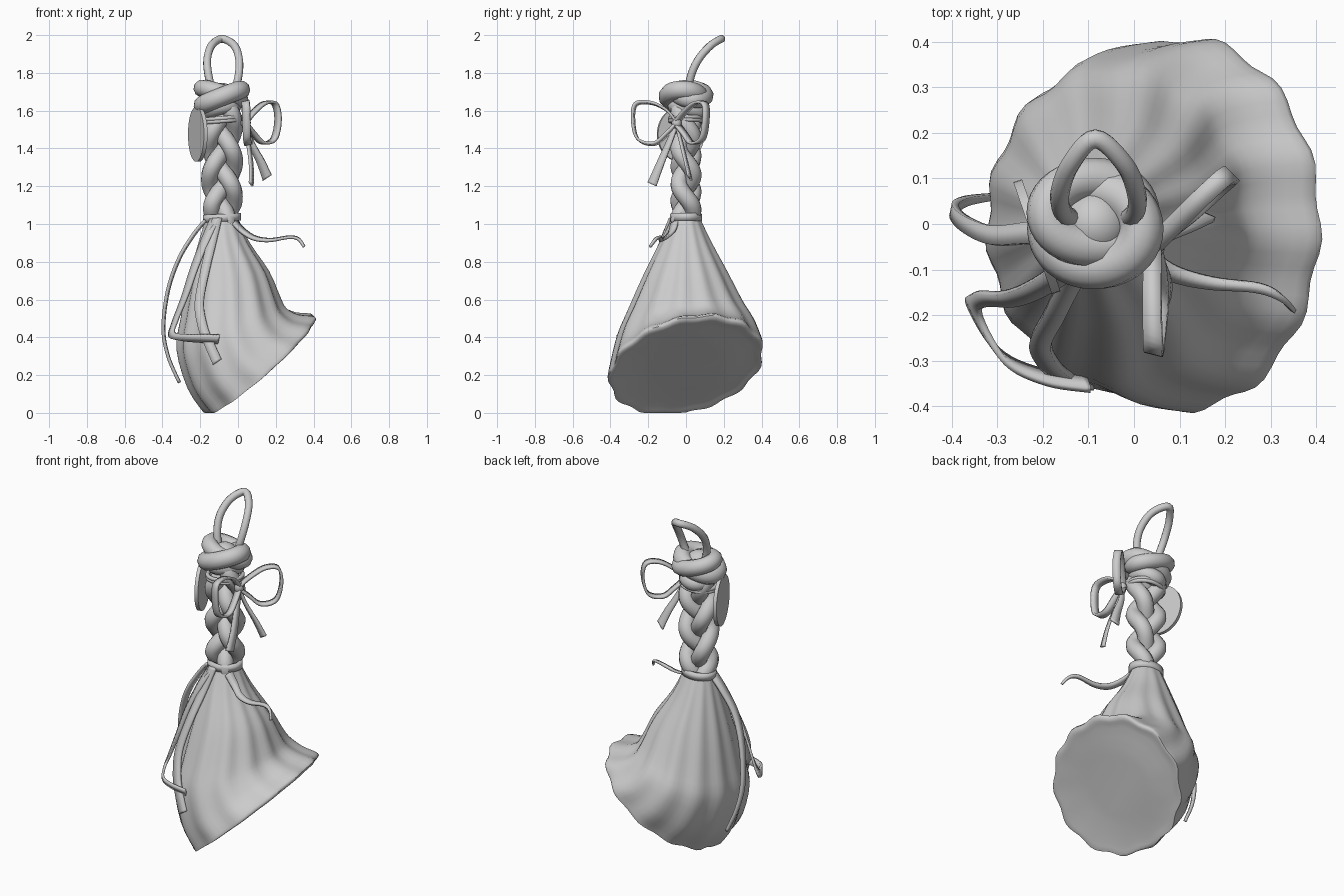
import bpy, bmesh, math
from mathutils import Vector as V
from mathutils.geometry import interpolate_bezier

if "Cube" in bpy.data.objects:
    bpy.data.objects.remove(bpy.data.objects["Cube"])

CX = -0.085  # braid axis


def make(name, verts, faces, angle=50):
    me = bpy.data.meshes.new(name)
    me.from_pydata([tuple(v) for v in verts], [], faces)
    bm = bmesh.new()
    bm.from_mesh(me)
    bmesh.ops.recalc_face_normals(bm, faces=bm.faces)
    bm.to_mesh(me)
    bm.free()
    ob = bpy.data.objects.new(name, me)
    bpy.context.collection.objects.link(ob)
    smooth(ob, angle)
    return ob


def smooth(ob, angle=50):
    bpy.ops.object.select_all(action='DESELECT')
    ob.select_set(True)
    bpy.context.view_layer.objects.active = ob
    bpy.ops.object.shade_smooth_by_angle(angle=math.radians(angle))


def spline(pts, n=6):
    # smooth path through the points
    p = [V(q) for q in pts]
    out = []
    for i in range(len(p) - 1):
        a, b = p[max(i - 1, 0)], p[min(i + 2, len(p) - 1)]
        seg = interpolate_bezier(p[i], p[i] + (p[i + 1] - a) / 6, p[i + 1] - (b - p[i]) / 6, p[i + 1], n + 1)
        out += seg[:-1]
    return out + [p[-1]]


def tube(name, path, r, closed=False):
    cu = bpy.data.curves.new(name, 'CURVE')
    cu.dimensions = '3D'
    cu.bevel_depth, cu.bevel_resolution = r, 3
    cu.use_fill_caps = True
    sp = cu.splines.new('POLY')
    sp.points.add(len(path) - 1)
    for q, c in zip(sp.points, path):
        q.co = (*c, 1)
    sp.use_cyclic_u = closed
    ob = bpy.data.objects.new(name, cu)
    bpy.context.collection.objects.link(ob)
    bpy.ops.object.select_all(action='DESELECT')
    ob.select_set(True)
    bpy.context.view_layer.objects.active = ob
    bpy.ops.object.convert(target='MESH')
    smooth(bpy.context.object)


def ribbon(name, pts, w0, w1, thick=0.012):
    path = spline(pts)
    vs = []
    for i, p in enumerate(path):
        w = V(w0).lerp(V(w1), i / (len(path) - 1)) / 2
        vs += [p - w, p + w]
    fs = [(2 * i, 2 * i + 1, 2 * i + 3, 2 * i + 2) for i in range(len(path) - 1)]
    ob = make(name, vs, fs)
    m = ob.modifiers.new('thick', 'SOLIDIFY')
    m.thickness, m.offset = thick, 0


def ring(cx, cy, z, rx, ry, tx=0, ty=0, n=40):
    # ellipse whose height tilts along x and y
    out = []
    for i in range(n):
        t = 2 * math.pi * i / n
        x, y = rx * math.cos(t), ry * math.sin(t)
        out.append(V((cx + x, cy + y, z + tx * x + ty * y)))
    return out


# pleated skirt: (left x, z, right x, z, half depth, ripple, tilt along y)
rows = [(-.17, 1.03, .0, 1.03, .075, .01, 0), (-.205, .91, .06, .9, .135, .025, 0),
        (-.255, .72, .16, .75, .22, .03, .03), (-.3, .5, .215, .62, .3, .03, .06),
        (-.322, .34, .25, .555, .355, .025, .1), (-.265, .14, .315, .52, .39, .022, .15),
        (-.18, .015, .4, .51, .405, .022, .17), (-.165, .005, .4, .48, .4, .022, .17),
        (-.13, .04, .36, .45, .35, .015, .17), (-.02, .13, .25, .36, .19, 0, .1)]
N, vs, fs = 78, [], []
cols = [spline([(r[0], r[1], r[4]) for r in rows], 3), spline([(r[2], r[3], r[4]) for r in rows], 3),
        spline([(r[5], r[6], 0) for r in rows], 3)]
for a, b, c in zip(*cols):
    for i in range(N):
        t = 2 * math.pi * i / N
        k = 1 + c.x * math.cos(13 * t + .7 * math.sin(2 * t) + 1.2)
        x, y = math.cos(t) * k, math.sin(t) * k
        py = y * a.z
        vs.append(((a.x + b.x) / 2 + x * (b.x - a.x) / 2, py,
                   max(0, (a.y + b.y) / 2 + x * (b.y - a.y) / 2 + c.y * py)))
M = len(cols[0])
for j in range(M - 1):
    for i in range(N):
        k = (i + 1) % N
        fs.append((j * N + i, j * N + k, (j + 1) * N + k, (j + 1) * N + i))
fs += [tuple(range(N)), tuple(range((M - 1) * N, M * N))]
make('skirt', vs, fs)

# three-strand braid
for s in range(3):
    path = []
    for i in range(61):
        z = 1.0 + .64 * i / 60
        t = 2 * math.pi * ((z - 1.0) / .57 + s / 3)
        f = min(1, .55 + (z - 1.0) * 4)
        path.append(V((CX + .066 * f * math.sin(t), .037 * math.sin(2 * t), z)))
    tube('braid_strand', path, .046)

# flat band below the braid and cord above it
loop = ring(CX, 0, 1.033, .1, .085, .05)
n = len(loop)
bv = [p + V((0, 0, h)) for h in (-.02, .02) for p in loop]
band = make('lower_band', bv, [(i, (i + 1) % n, n + (i + 1) % n, n + i) for i in range(n)])
band.modifiers.new('thick', 'SOLIDIFY').thickness = .02
for z in (1.56, 1.545):
    tube('upper_cord', ring(CX, 0, z, .1, .085, .08), .011, True)

# knot on top: a tilted front coil, an opposite back coil and a core
tube('knot_front_coil', ring(CX, -.01, 1.67, .1, .085, .4, -.05), .05, True)
tube('knot_back_coil', ring(CX - .005, .025, 1.688, .1, .075, -.3, -.1), .046, True)
tube('knot_lower_coil', ring(CX, .01, 1.605, .055, .062, .2, -.3), .045, True)
bpy.ops.mesh.primitive_uv_sphere_add(segments=24, ring_count=14, radius=.075, location=(CX, 0, 1.672))
bpy.context.object.name = 'knot_core'
smooth(bpy.context.object)

# hanging loop
tube('hanging_loop', spline([(-.13, .01, 1.68), (-.155, .025, 1.78), (-.163, .065, 1.87), (-.14, .13, 1.945),
                             (-.085, .187, 1.98), (-.02, .13, 1.945), (.006, .065, 1.87), (.002, .025, 1.78),
                             (-.025, .01, 1.68)]), .021)

# disc charm on the left
bpy.ops.mesh.primitive_cylinder_add(vertices=40, radius=1, depth=2, location=(-.213, -.028, 1.475))
d = bpy.context.object
d.name = 'disc_charm'
d.scale = (.145, .13, .01)
d.rotation_euler = (0, math.radians(-90), math.radians(19))
smooth(d, 40)

# bow on the right
ribbon('bow_loop_right', [(.04, -.05, 1.54), (.08, -.01, 1.59), (.14, .05, 1.64), (.195, .1, 1.635), (.212, .105, 1.55),
                          (.19, .085, 1.45), (.13, .03, 1.43), (.08, -.01, 1.48), (.04, -.05, 1.53)],
       (.03, -.03, 0), (.03, -.03, 0), .014)
ribbon('bow_loop_front', [(.04, -.05, 1.54), (.04, -.1, 1.6), (.04, -.18, 1.64), (.042, -.265, 1.635),
                          (.045, -.28, 1.55), (.048, -.255, 1.45), (.055, -.17, 1.425), (.05, -.1, 1.48),
                          (.04, -.05, 1.53)], (.04, -.01, .01), (.04, -.01, .01), .014)
ribbon('bow_tail_right', [(.04, -.05, 1.53), (.07, -.025, 1.43), (.12, .0, 1.33), (.155, .02, 1.245)],
       (.02, -.01, 0), (.045, -.02, .03))
ribbon('bow_tail_front', [(.04, -.05, 1.53), (.055, -.09, 1.43), (.07, -.14, 1.31), (.07, -.18, 1.21)],
       (.015, .02, 0), (.015, .045, -.02))
bpy.ops.mesh.primitive_uv_sphere_add(segments=16, ring_count=10, radius=.026, location=(.042, -.05, 1.535))
bpy.context.object.name = 'bow_knot'
bpy.context.object.scale.z = 1.3
smooth(bpy.context.object)

# loose ribbons hanging from the lower band
ribbon('ribbon_right', [(-.02, -.06, 1.01), (.03, -.075, .96), (.09, -.11, .925), (.17, -.13, .915), (.27, -.14, .93),
                        (.32, -.16, .92), (.35, -.19, .88)], (.02, .04, .02), (.004, .008, 0), .014)
ribbon('ribbon_left', [(-.17, -.02, 1.02), (-.23, -.02, .95), (-.31, -.025, .82), (-.37, .0, .65), (-.395, .03, .45),
                       (-.37, .05, .3), (-.31, .06, .16)], (.01, .055, 0), (.003, .012, 0), .016)
ribbon('ribbon_folded', [(-.12, -.07, 1.03), (-.17, -.115, .92), (-.23, -.15, .77), (-.28, -.165, .62),
                         (-.335, -.165, .48), (-.35, -.19, .415), (-.29, -.29, .4), (-.2, -.335, .395), (-.1, -.35, .39)],
       (.05, -.025, 0), (.01, -.03, .045), .014)
ribbon('ribbon_front', [(-.11, -.08, 1.03), (-.14, -.13, .9), (-.175, -.2, .75), (-.205, -.262, .58),
                        (-.185, -.31, .45), (-.15, -.338, .36), (-.11, -.358, .27)],
       (.05, -.01, 0), (.045, .0, .03), .014)
